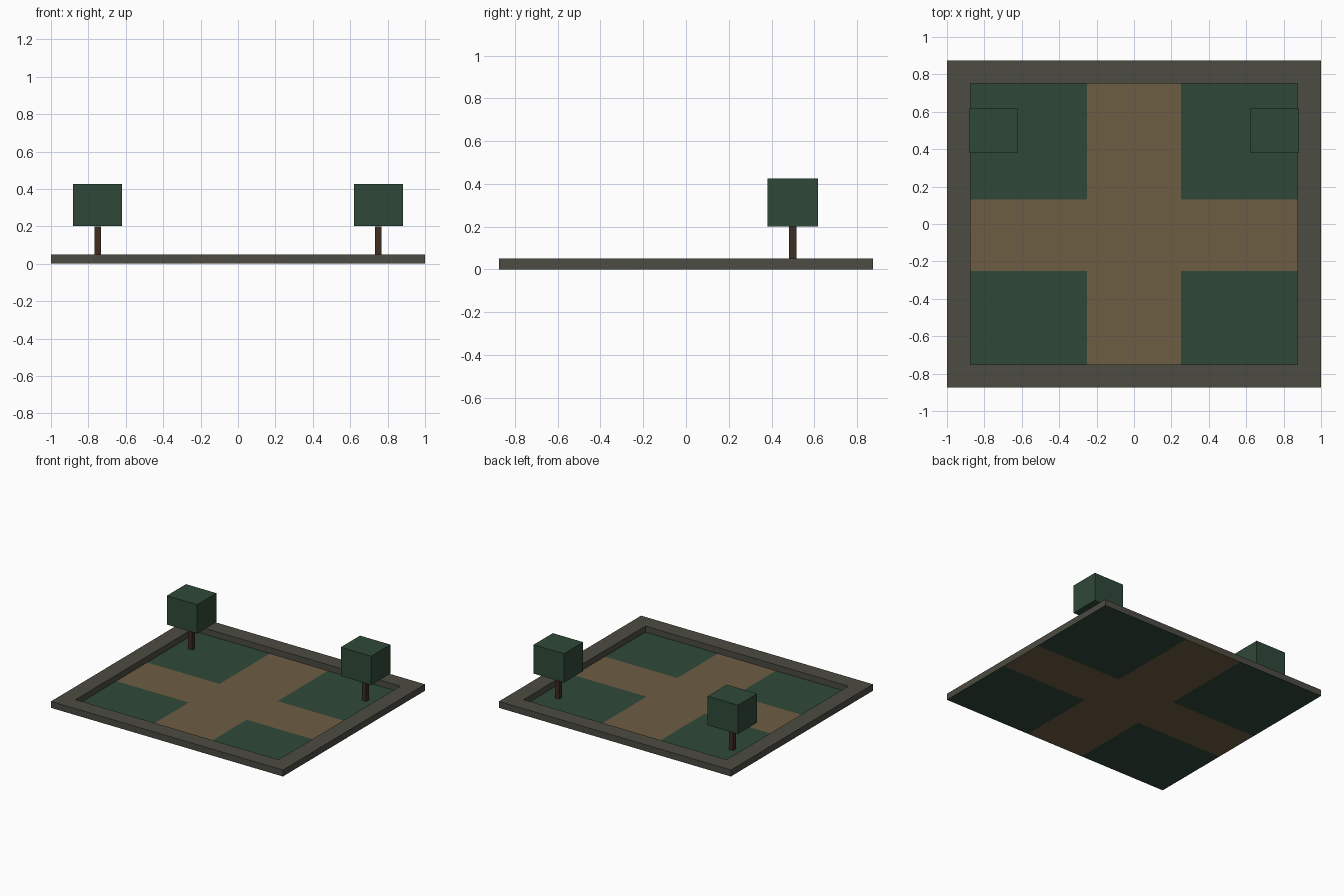
import bpy
import bmesh

if "Cube" in bpy.data.objects:
    bpy.data.objects.remove(bpy.data.objects["Cube"], do_unlink=True)


def srgb(r, g, b):
    return tuple(((c / 255 + 0.055) / 1.055) ** 2.4 for c in (r, g, b)) + (1.0,)


def material(name, rgb):
    mat = bpy.data.materials.new(name)
    mat.use_nodes = True
    mat.diffuse_color = srgb(*rgb)
    bsdf = mat.node_tree.nodes["Principled BSDF"]
    bsdf.inputs["Base Color"].default_value = srgb(*rgb)
    bsdf.inputs["Roughness"].default_value = 0.9
    return mat


GREEN = material("dark_green", (47, 73, 57))
EARTH = material("earth_brown", (109, 93, 66))
STONE = material("stone_grey", (76, 75, 66))
BARK = material("bark_brown", (62, 44, 34))


def add_object(name, bm, mats):
    mesh = bpy.data.meshes.new(name)
    bm.to_mesh(mesh)
    bm.free()
    for mat in mats:
        mesh.materials.append(mat)
    obj = bpy.data.objects.new(name, mesh)
    bpy.context.collection.objects.link(obj)
    return obj


def grid_slab(name, xs, ys, z0, z1, mats, cell_material):
    """Slab made of grid cells; cell_material gives a slot, or None for a hole."""
    bm = bmesh.new()
    verts = [[bm.verts.new((x, y, z0)) for y in ys] for x in xs]
    for i in range(len(xs) - 1):
        for j in range(len(ys) - 1):
            slot = cell_material(i, j)
            if slot is not None:
                face = bm.faces.new((verts[i][j], verts[i + 1][j],
                                     verts[i + 1][j + 1], verts[i][j + 1]))
                face.material_index = slot
    loose = [v for v in bm.verts if not v.link_faces]
    bmesh.ops.delete(bm, geom=loose, context="VERTS")
    obj = add_object(name, bm, mats)
    solid = obj.modifiers.new("thickness", "SOLIDIFY")
    solid.thickness = z1 - z0
    solid.offset = 1
    return obj


def box(name, centre, size, mat):
    bm = bmesh.new()
    bmesh.ops.create_cube(bm, size=1)
    bmesh.ops.scale(bm, vec=size, verts=bm.verts)
    obj = add_object(name, bm, [mat])
    obj.location = centre
    return obj


# Lawn with crossing paths: the middle row and column are earth
GROUND = 0.003
grid_slab("ground", (-1, -0.25, 0.25, 1), (-0.875, -0.25, 0.13, 0.875),
          0, GROUND, [GREEN, EARTH], lambda i, j: 1 if 1 in (i, j) else 0)

# Low stone border around the plot: the middle cell is open
grid_slab("border_wall", (-1, -0.875, 0.875, 1), (-0.875, -0.75, 0.75, 0.875),
          GROUND, 0.05, [STONE], lambda i, j: None if i == j == 1 else 0)

# A pair of block trees at the back
for side, x in (("right", -0.75), ("left", 0.75)):
    box(side + "_trunk", (x, 0.5, 0.1), (0.035, 0.035, 0.2), BARK)
    box(side + "_crown", (x, 0.5, 0.313), (0.262, 0.236, 0.225), GREEN)
